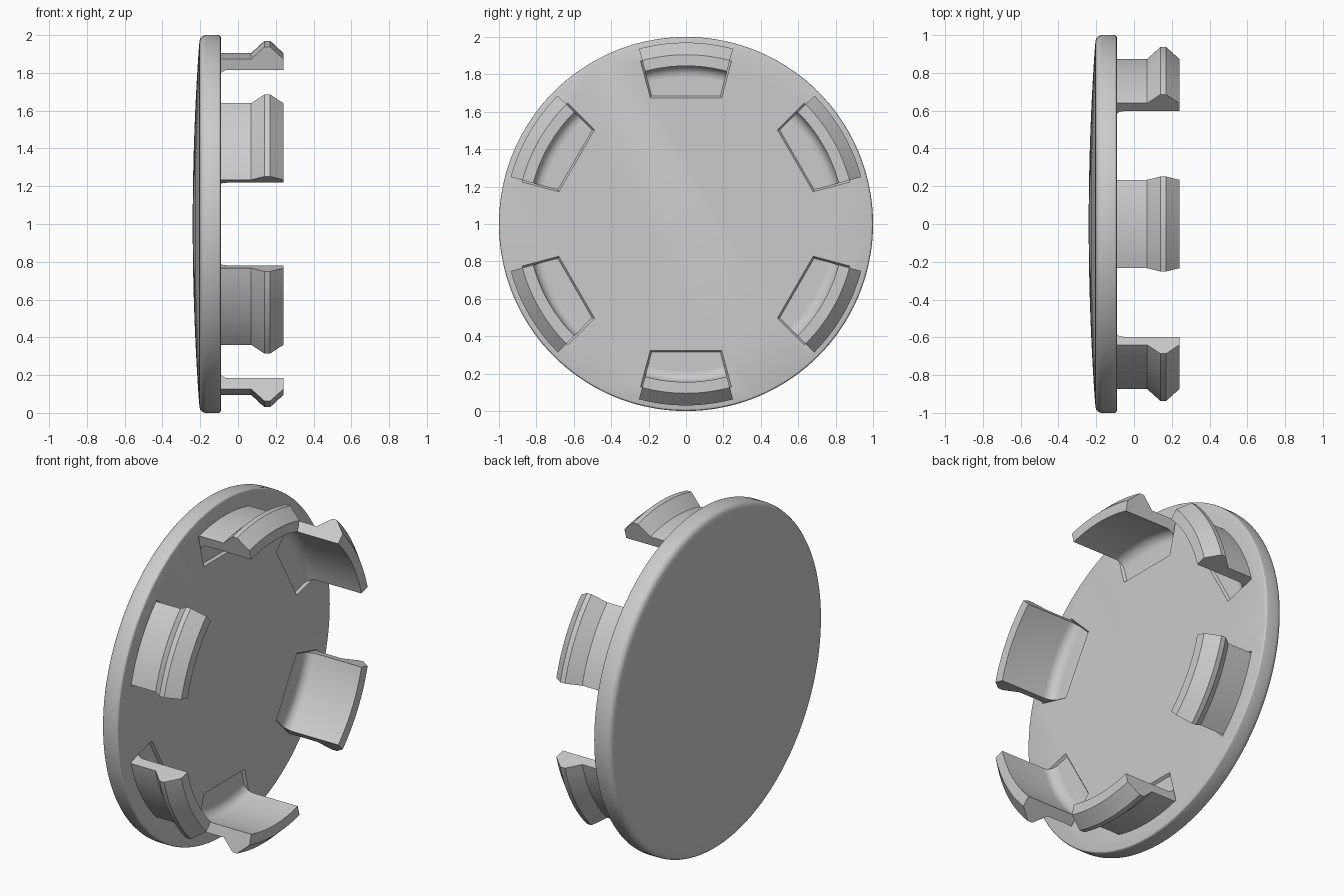
import bpy, bmesh
from math import sin, cos, tan, pi, radians

if "Cube" in bpy.data.objects:
    bpy.data.objects.remove(bpy.data.objects["Cube"])


def pt(x, r, a):
    """Point on the wheel axis frame: axis along x, centre height 1."""
    return (x, r * cos(a), 1 + r * sin(a))


def make_object(name, bm):
    bmesh.ops.recalc_face_normals(bm, faces=bm.faces[:])
    me = bpy.data.meshes.new(name)
    bm.to_mesh(me)
    bm.free()
    ob = bpy.data.objects.new(name, me)
    bpy.context.collection.objects.link(ob)
    return ob


def smooth(ob, deg):
    bpy.ops.object.select_all(action='DESELECT')
    ob.select_set(True)
    bpy.context.view_layer.objects.active = ob
    bpy.ops.object.shade_smooth_by_angle(angle=radians(deg))


def lathe(name, profile, n):
    bm = bmesh.new()
    rings = [[bm.verts.new(pt(x, r, 2 * pi * i / n)) for i in range(n)] for x, r in profile]
    for a, b in zip(rings, rings[1:]):
        for i in range(n):
            j = (i + 1) % n
            bm.faces.new((a[i], a[j], b[j], b[i]))
    bm.faces.new(rings[0])
    bm.faces.new(rings[-1])
    return make_object(name, bm)


def sweep(name, profile, mid, half, n):
    """Closed profile swept along a short arc."""
    bm = bmesh.new()
    rings = [[bm.verts.new(pt(x, r, mid - half + 2 * half * i / n)) for x, r in profile]
             for i in range(n + 1)]
    m = len(profile)
    for a, b in zip(rings, rings[1:]):
        for i in range(m):
            j = (i + 1) % m
            bm.faces.new((a[i], a[j], b[j], b[i]))
    bm.faces.new(rings[0])
    bm.faces.new(rings[-1])
    return make_object(name, bm)


def add_pocket(bm, mid):
    """Shallow drafted wedge under a clip."""
    def ring(x, grow):
        out = []
        for r, s in ((0.685 - grow, -1), (0.685 - grow, 1), (0.872, 1), (0.872, -1)):
            w = s * (r * tan(radians(15)) + grow)
            out.append(bm.verts.new((x, r * cos(mid) - w * sin(mid),
                                     1 + r * sin(mid) + w * cos(mid))))
        return out
    a, b = ring(FLOOR, 0.0), ring(BACK + 0.015, 0.02)
    bm.faces.new(a)
    bm.faces.new(b)
    for i in range(4):
        j = (i + 1) % 4
        bm.faces.new((a[i], a[j], b[j], b[i]))


BACK, FLOOR = -0.09, -0.105
angles = [radians(30 + 60 * k) for k in range(6)]

# Domed disc with rounded rim
profile = [(BACK, 0.985), (-0.0925, 0.9935), (-0.098, 0.9985), (-0.105, 1.0), (-0.168, 1.0)]
profile += [(-0.168 - 0.036 * sin(t), 0.965 + 0.035 * cos(t))
            for t in [radians(15 * k) for k in range(1, 6)]]
profile += [(-0.24 + 0.034 * (r / 0.95) ** 2, r)
            for r in (0.95, 0.88, 0.8, 0.7, 0.6, 0.5, 0.4, 0.3, 0.2, 0.1, 0.01)]
disc = lathe("cap_disc", profile, 144)

# Pockets cut in the back of the disc
bm = bmesh.new()
for a in angles:
    add_pocket(bm, a)
cutter = make_object("pocket_cutter", bm)
cutter.hide_render = True
mod = disc.modifiers.new("pockets", 'BOOLEAN')
mod.operation = 'DIFFERENCE'
mod.solver = 'EXACT'
mod.object = cutter
bpy.context.view_layer.objects.active = disc
bpy.ops.object.modifier_apply(modifier=mod.name)
bpy.data.objects.remove(cutter)
smooth(disc, 25)

# Snap clips with ridge and inner base fillet
F = 0.055
clip = [(-0.12, 0.905), (0.07, 0.905), (0.14, 0.97), (0.17, 0.97), (0.24, 0.905), (0.24, 0.845)]
clip += [(FLOOR + F - F * sin(t), 0.845 - F + F * cos(t))
         for t in [radians(15 * k) for k in range(7)]]
clip += [(-0.12, 0.845 - F)]
for k, a in enumerate(angles):
    smooth(sweep(f"snap_clip_{k + 1}", clip, a, radians(15), 16), 25)
